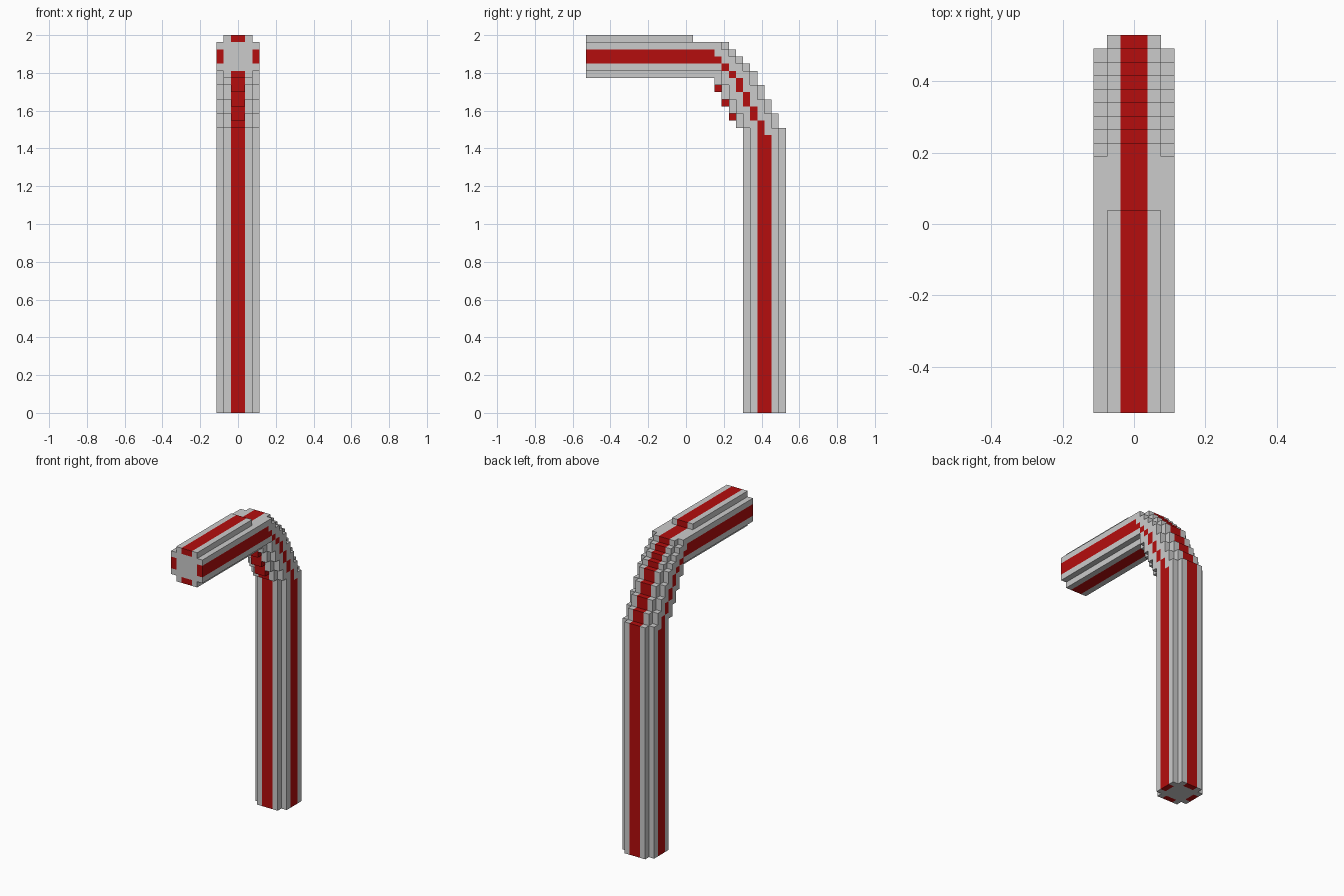
import bpy, bmesh
from mathutils import Vector

if "Cube" in bpy.data.objects:
    bpy.data.objects.remove(bpy.data.objects["Cube"])

NX, NY, NZ = 6, 28, 53          # block counts
U = 2 / NZ                      # block size


def material(name, rgb):
    m = bpy.data.materials.new(name)
    m.diffuse_color = (*rgb, 1)
    m.use_nodes = True
    m.node_tree.nodes["Principled BSDF"].inputs["Base Color"].default_value = m.diffuse_color
    return m


def back(z):
    """Outer side of the pole at layer z: the leg, steep bend, shallow bend, arm top."""
    if z < 40:
        return 28
    if z < 48:
        return 27 - (z - 40) // 2
    return 71 - z if z < 52 else 15


def front(z):
    """Inner side of the pole at layer z."""
    if z < 40:
        return 22
    return 21 - (z - 40) // 2 if z < 47 else 0


def column(x):
    """Distance from the middle: 0 stripe, 1 body, 2 flank."""
    return int(abs(x - 2.5))


# side stripe through the bend: (y, lowest z, highest z)
BEND_STRIPE = {(y, z) for y, lo, hi in
               [(19, 48, 48), (20, 47, 47), (21, 45, 46), (22, 43, 44), (23, 41, 42)]
               for z in range(lo, hi + 1)}
# stripe blocks standing out under the bend
NUBS = {(18, 45), (19, 43), (20, 41)}


def solid(x, y, z):
    if not (0 <= z < NZ and 0 <= x < NX and 0 <= y < NY):
        return False
    c = column(x)
    if c == 0 and (y, z) in NUBS:
        return True
    if c < 2:
        return front(z) <= y < back(z)
    if z == 52:
        return False
    start = 19 if z == 47 else (0 if z > 47 else front(z) + 1)
    return start <= y < back(z) - 1


def is_red(x, y, z):
    c = column(x)
    if c == 2:                                          # side stripes
        leg = (y == 24 and z <= 40) or (y == 25 and z <= 38)
        arm = (z == 50 and y < 18) or (z == 49 and y < 19)
        return leg or arm or (y, z) in BEND_STRIPE
    if c == 0:                                          # top, back, inner stripes
        outer = y == back(z) - 1 or z == 52 or (z == 51 and y >= 15)
        inner = (z < 47 and y <= front(z)) or (z == 47 and y < 19)
        return outer or inner
    return False


# skin of the stepped pole: only faces open to the air
bm = bmesh.new()
for x in range(NX):
    for y in range(NY):
        for z in range(NZ):
            if not solid(x, y, z):
                continue
            mid = Vector((x + .5 - NX / 2, y + .5 - NY / 2, z + .5))
            for axis in range(3):
                for sign in (-1, 1):
                    n = [x, y, z]
                    n[axis] += sign
                    if solid(*n):
                        continue
                    d, a, b = Vector(), Vector(), Vector()
                    d[axis] = sign * .5
                    a[(axis + 1) % 3] = .5
                    b[(axis + 2) % 3] = .5 * sign
                    ring = [-a - b, a - b, a + b, b - a]
                    f = bm.faces.new([bm.verts.new((mid + d + r) * U) for r in ring])
                    f.material_index = int(is_red(x, y, z))
bmesh.ops.remove_doubles(bm, verts=bm.verts[:], dist=1e-4)
bmesh.ops.dissolve_limit(bm, angle_limit=.01, verts=bm.verts[:], edges=bm.edges[:],
                         delimit={'MATERIAL'})
mesh = bpy.data.meshes.new("bent_pole")
bm.to_mesh(mesh)
bm.free()
mesh.materials.append(material("light_grey", (.60, .60, .60)))
mesh.materials.append(material("red", (.46, .004, .004)))
bpy.context.collection.objects.link(bpy.data.objects.new("bent_pole", mesh))
